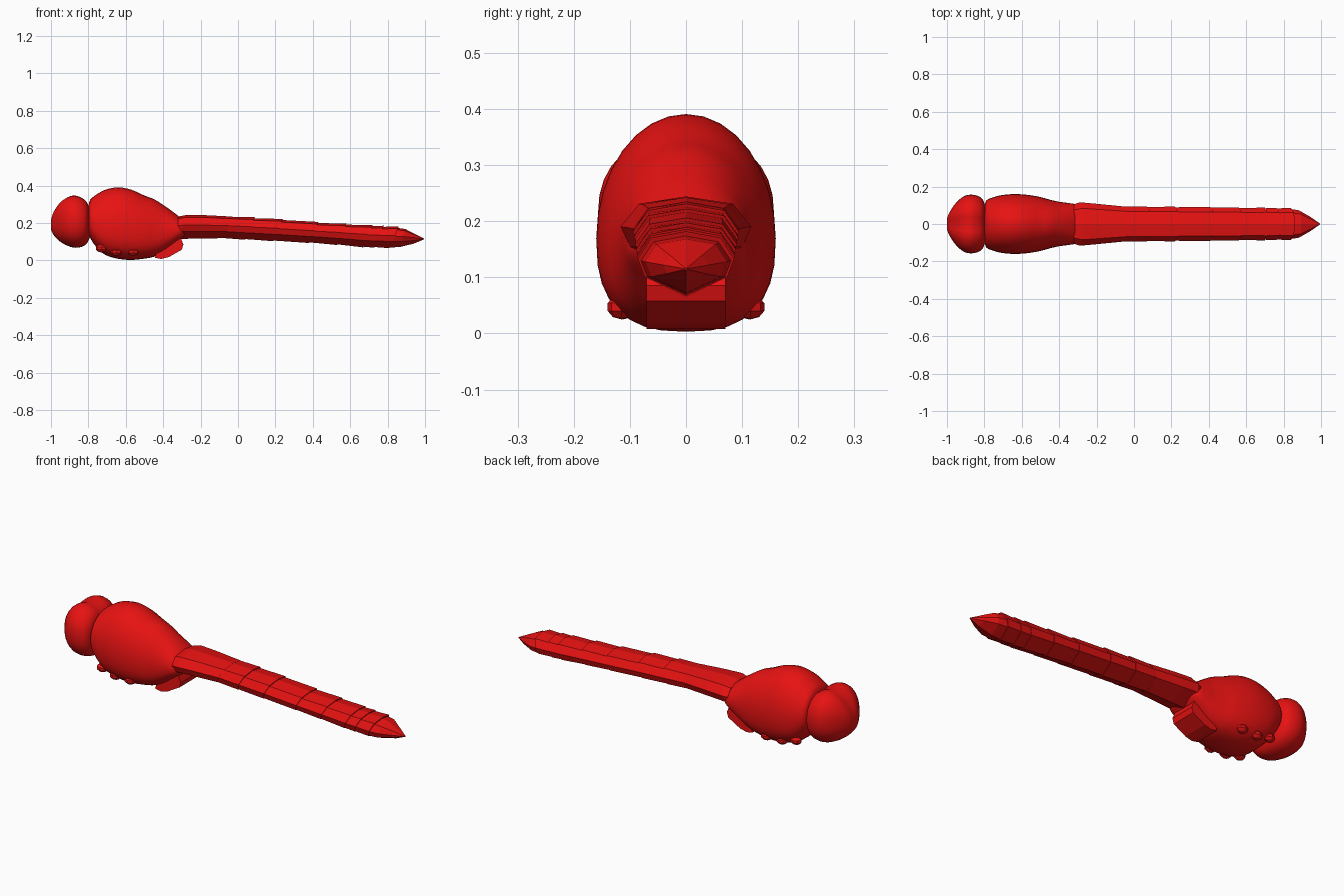
import bpy, bmesh, math
from mathutils import Vector

if "Cube" in bpy.data.objects:
    bpy.data.objects.remove(bpy.data.objects["Cube"])

red = bpy.data.materials.new("body red")
red.diffuse_color = (0.8, 0.006, 0.006, 1)
red.use_nodes = True
red.node_tree.nodes["Principled BSDF"].inputs["Base Color"].default_value = red.diffuse_color


def finish(name, bm, angle=None):
    bmesh.ops.recalc_face_normals(bm, faces=bm.faces)
    me = bpy.data.meshes.new(name)
    bm.to_mesh(me)
    bm.free()
    me.materials.append(red)
    ob = bpy.data.objects.new(name, me)
    bpy.context.collection.objects.link(ob)
    if angle:
        bpy.ops.object.select_all(action='DESELECT')
        ob.select_set(True)
        bpy.context.view_layer.objects.active = ob
        bpy.ops.object.shade_smooth_by_angle(angle=math.radians(angle))
    return ob


def loft(name, rings, angle=None):
    """Skin a list of closed rings and cap both ends."""
    bm = bmesh.new()
    vs = [[bm.verts.new(p) for p in r] for r in rings]
    n = len(vs[0])
    for a, b in zip(vs, vs[1:]):
        for i in range(n):
            j = (i + 1) % n
            bm.faces.new((a[i], a[j], b[j], b[i]))
    bm.faces.new(vs[0])
    bm.faces.new(vs[-1])
    return finish(name, bm, angle)


def smooth_rows(rows, steps=3):
    """Catmull-Rom interpolation of profile rows."""
    out = []
    for i in range(len(rows) - 1):
        p = [rows[max(0, min(len(rows) - 1, i + k))] for k in (-1, 0, 1, 2)]
        for s in range(steps):
            t = s / steps
            out.append([0.5 * (2*b + (c - a)*t + (2*a - 5*b + 4*c - d)*t*t
                               + (3*b - a - 3*c + d)*t**3) for a, b, c, d in zip(*p)])
    return out + [rows[-1]]


def oval(x, top, bot, w, mid, e_up, e_low, crease=0.0, n=32):
    """Egg-shaped section, widest at fraction mid of its height."""
    zc = bot + (top - bot) * mid
    ring = []
    for i in range(n):
        a = 2 * math.pi * i / n
        c, s = math.cos(a), math.sin(a)
        e = 2 / (e_up if s > 0 else e_low)
        y = w * math.copysign(abs(c) ** e, c)
        z = zc + (top - zc if s > 0 else zc - bot) * math.copysign(abs(s) ** e, s)
        if s > 0:
            z -= crease * math.exp(-(y / 0.035) ** 2)
        ring.append((x, y, z))
    return ring


# Head with two large eye lobes: x, top, bottom, half width
head = [(-1.0, .235, .165, .03), (-.985, .275, .135, .065), (-.95, .32, .10, .115),
        (-.91, .347, .078, .148), (-.87, .355, .068, .157), (-.83, .34, .075, .148),
        (-.805, .315, .095, .125), (-.79, .27, .13, .07)]
loft("head", [oval(*r, .5, 2.3, 2.3, .018) for r in smooth_rows(head)], 40)

# Thorax
thorax = [(-.80, .29, .15, .09), (-.79, .325, .12, .125), (-.76, .35, .075, .14),
          (-.71, .378, .03, .154), (-.64, .391, .009, .16), (-.57, .378, .003, .156),
          (-.50, .347, .010, .144), (-.45, .328, .02, .13), (-.40, .297, .043, .119),
          (-.35, .262, .08, .112), (-.30, .222, .12, .10), (-.265, .185, .16, .05)]
loft("thorax", [oval(*r, .42, 2.0, 2.6) for r in smooth_rows(thorax)], 40)

# Tail: sheared angular sections with a small step down at each overlap
SECTION = [(0, 1), (.72, .9), (1, .58), (.86, .3), (0, 0),
           (-.86, .3), (-1, .58), (-.72, .9)]


def tail_ring(x, top, bot, w, shear=0.05):
    return [(x + shear * (f - 1), y * w, bot + (top - bot) * f) for y, f in SECTION]


def lerp(table, x):
    for (x0, a), (x1, b) in zip(table, table[1:]):
        if x <= x1:
            return a + (b - a) * (x - x0) / (x1 - x0)
    return table[-1][1]


TOP = [(-.32, .245), (-.05, .24), (.24, .222), (.43, .206), (.85, .182)]
BOT = [(-.32, .115), (-.05, .118), (.24, .103), (.5, .09), (.72, .07), (.85, .066)]
WID = [(-.32, .121), (-.05, .096), (.24, .093), (.85, .086)]


def at(x, d=0.0):
    return tail_ring(x, lerp(TOP, x) - d, lerp(BOT, x) + d * .6, lerp(WID, x) - d * .6)


loft("tail_base", [tail_ring(-.32, .235, .115, .105, 0), at(-.27), at(-.18), at(-.03, .004)])
joints = [-.05, .09, .24, .43, .58, .72, .78, .86]
for k, (a, b) in enumerate(zip(joints, joints[1:])):
    loft(f"tail_segment_{k + 1}", [at(a - .01, .007), at(a, .006), at(b)])

# Pointed tail tip
loft("tail_tip", [tail_ring(.84, .176, .068, .083), tail_ring(.895, .168, .072, .073, .03),
                  tail_ring(.94, .145, .09, .04, 0), tail_ring(.995, .117, .113, .002, 0)])


def prism(name, outline, half):
    """Side outline (x, z) extruded across the body."""
    loft(name, [[(x, s * half, z) for x, z in outline] for s in (-1, 1)])


# Wedge plate below the rear of the thorax
prism("belly_plate", [(-.445, .015), (-.41, .008), (-.37, .018), (-.30, .058),
                      (-.292, .085), (-.31, .13), (-.40, .13)], .07)

# Leg sockets, mirrored on both sides
for k, (x, y, z) in enumerate([(-.73, .108, .065), (-.65, .112, .047), (-.56, .115, .047)]):
    for side, s in (("left", 1), ("right", -1)):
        bm = bmesh.new()
        bmesh.ops.create_uvsphere(bm, u_segments=8, v_segments=5, radius=1)
        bmesh.ops.scale(bm, vec=(.032, .026, .022), verts=bm.verts)
        bmesh.ops.translate(bm, vec=Vector((x, s * y, z)), verts=bm.verts)
        finish(f"leg_socket_{side}_{k + 1}", bm)
